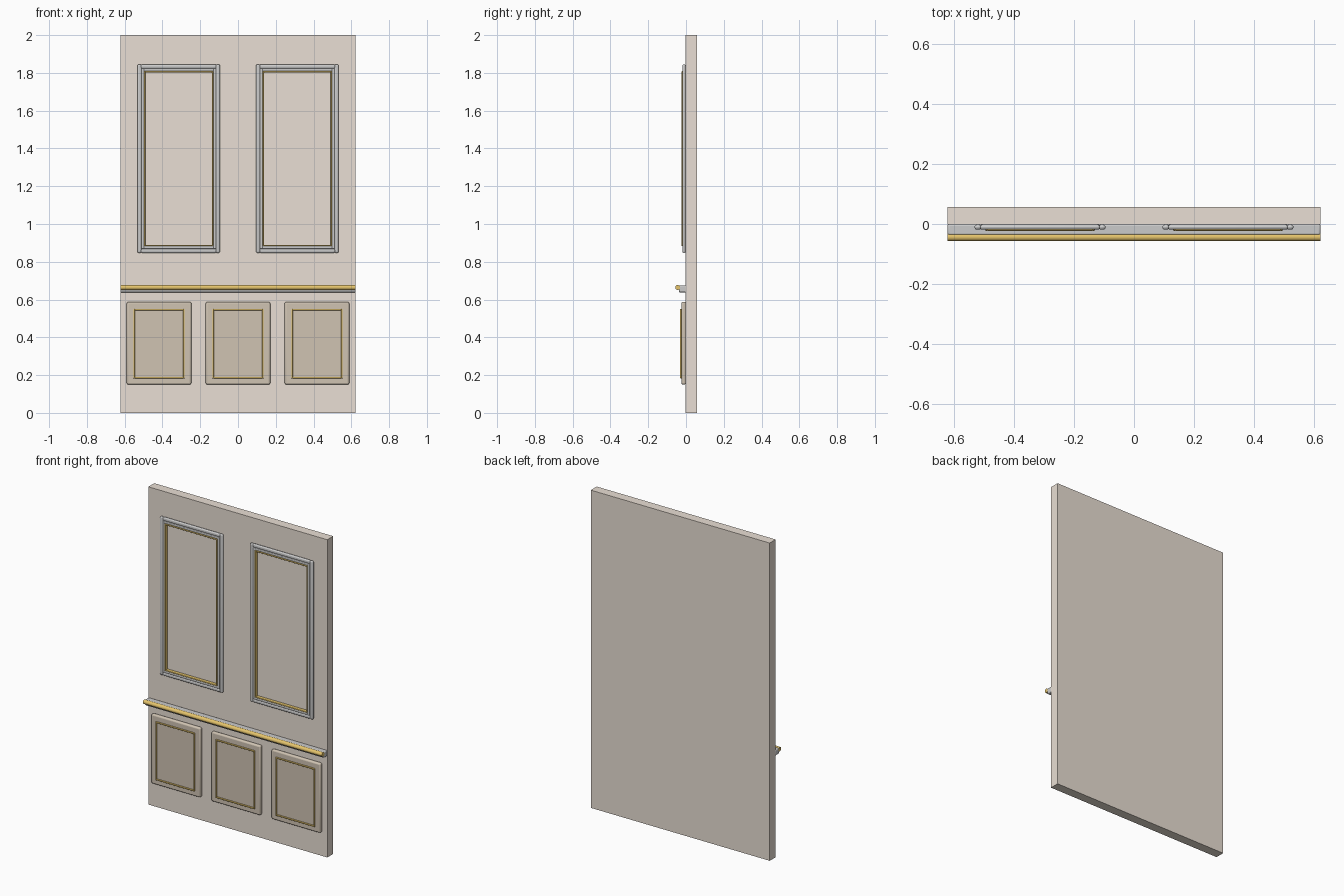
import bpy, math

if "Cube" in bpy.data.objects:
    bpy.data.objects.remove(bpy.data.objects["Cube"])

def mat(name, c):
    m = bpy.data.materials.new(name)
    m.diffuse_color = (*c, 1)
    m.use_nodes = True
    m.node_tree.nodes["Principled BSDF"].inputs["Base Color"].default_value = m.diffuse_color
    return m

WALL = mat("wall_paint", (0.82, 0.74, 0.66))
PANEL = mat("panel_paint", (0.63, 0.55, 0.45))
WHITE = mat("white_trim", (0.95, 0.93, 0.92))
GOLD = mat("gold", (0.78, 0.55, 0.15))

def box(name, x, y, z, m, bevel=0.0, seg=3):
    """Box from (min, max) ranges, with optional rounded edges."""
    bpy.ops.mesh.primitive_cube_add(size=1, location=[(a + b) / 2 for a, b in (x, y, z)])
    o = bpy.context.object
    o.name = name
    o.scale = [b - a for a, b in (x, y, z)]
    bpy.ops.object.transform_apply(location=False, rotation=False, scale=True)
    o.data.materials.append(m)
    if bevel:
        b = o.modifiers.new("round", 'BEVEL')
        b.width, b.segments = bevel, seg
        bpy.ops.object.shade_smooth_by_angle(angle=math.radians(40))
    return o

def frame(name, x, z, w, y, m, bevel):
    """Four bars: full-height uprights with crossbars between them."""
    for side, a in (("left", x[0]), ("right", x[1] - w)):
        box(f"{name}_{side}", (a, a + w), y, z, m, bevel)
    for side, a in (("bottom", z[0]), ("top", z[1] - w)):
        box(f"{name}_{side}", (x[0] + w * 0.8, x[1] - w * 0.8), y, (a, a + w), m, bevel)

# Wall slab
box("wall", (-0.623, 0.623), (-0.002, 0.057), (0, 2), WALL)

# Upper picture frames: outer moulding, inner step, gold bead
for tag, cx in (("left", -0.314), ("right", 0.314)):
    def inset(d):
        return (cx - 0.219 + d, cx + 0.219 - d), (0.847 + d, 1.845 - d)
    frame(f"upper_moulding_{tag}", *inset(0), 0.023, (-0.019, -0.002), WHITE, 0.0082)
    frame(f"upper_inner_step_{tag}", *inset(0.021), 0.016, (-0.019, 0), WHITE, 0.004)
    frame(f"upper_gold_bead_{tag}", *inset(0.036), 0.007, (-0.023, 0), GOLD, 0.003)

# Chair rail with a gold rod along its front
box("chair_rail", (-0.623, 0.623), (-0.037, 0), (0.638, 0.675), WHITE, 0.006)
bpy.ops.mesh.primitive_cylinder_add(vertices=24, radius=0.013, depth=1.246,
                                    location=(0, -0.044, 0.664), rotation=(0, math.pi / 2, 0))
rod = bpy.context.object
rod.name = "chair_rail_gold_rod"
rod.data.materials.append(GOLD)
bpy.ops.object.shade_smooth_by_angle(angle=math.radians(40))

# Lower raised panels with gold beads
for tag, cx in (("left", -0.418), ("middle", 0), ("right", 0.418)):
    box(f"lower_panel_{tag}", (cx - 0.171, cx + 0.171), (-0.024, 0), (0.150, 0.588), PANEL, 0.009)
    frame(f"lower_gold_bead_{tag}", (cx - 0.136, cx + 0.136), (0.183, 0.551), 0.008,
          (-0.032, -0.022), GOLD, 0.003)
